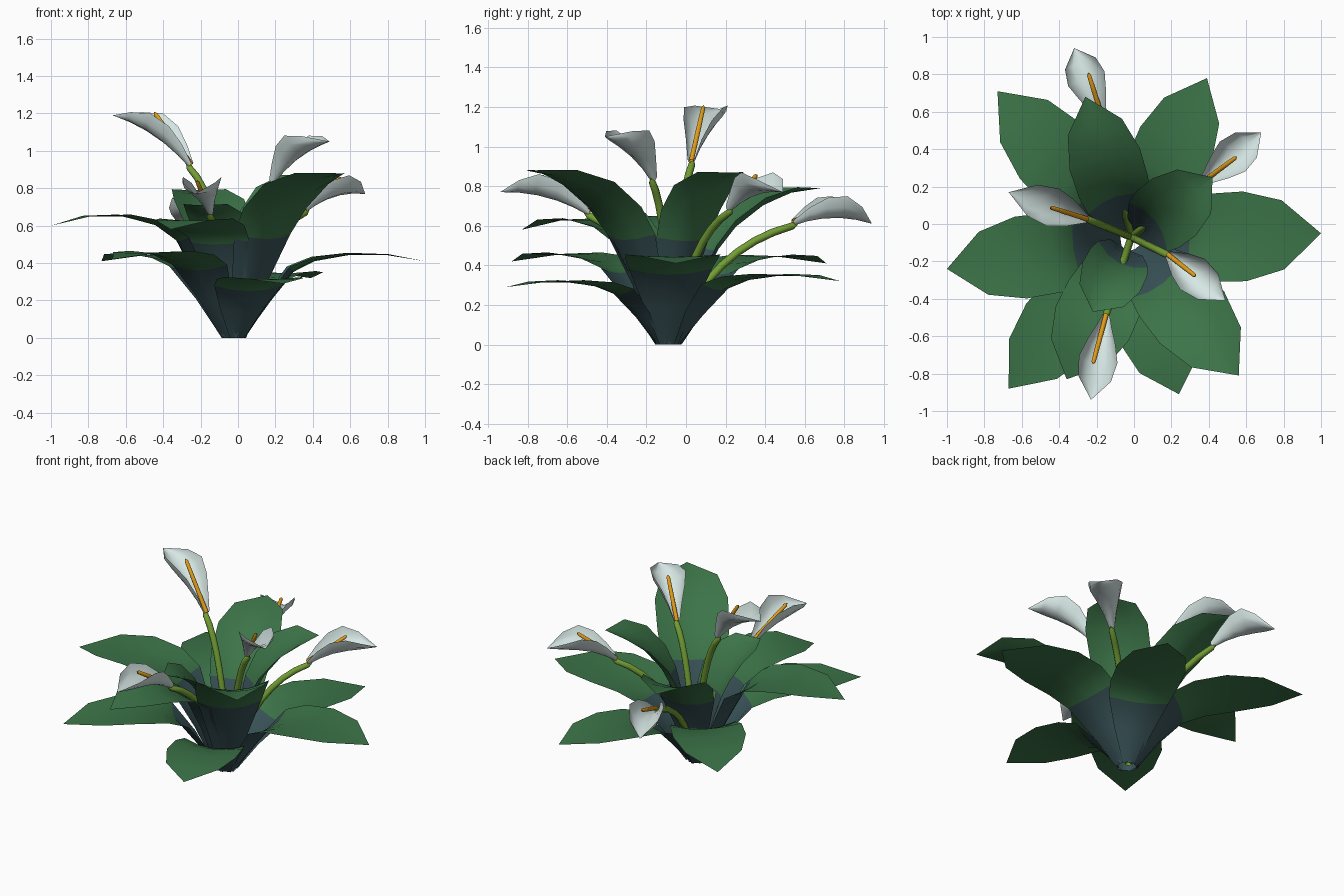
import bpy, math
from mathutils import Vector

if "Cube" in bpy.data.objects:
    bpy.data.objects.remove(bpy.data.objects["Cube"])


def material(name, rgb):
    m = bpy.data.materials.new(name)
    m.diffuse_color = (*rgb, 1)
    m.use_nodes = True
    m.node_tree.nodes["Principled BSDF"].inputs["Base Color"].default_value = m.diffuse_color
    return m


GREEN = material("leaf green", (0.045, 0.175, 0.065))
BLUE = material("leaf base blue green", (0.04, 0.085, 0.095))
STEM = material("stem green", (0.17, 0.34, 0.035))
WHITE = material("petal white", (0.68, 0.81, 0.79))
ORANGE = material("spadix orange", (0.74, 0.33, 0.01))
CENTRE = Vector((-0.02, -0.09, 0))
UP = Vector((0, 0, 1))


def grid_object(name, rows, mats, closed=False, rule=None):
    """Skin a list of equally long point rows into a mesh."""
    n = len(rows[0])
    verts = [p for row in rows for p in row]
    faces = []
    for i in range(len(rows) - 1):
        for j in range(n if closed else n - 1):
            k = (j + 1) % n
            faces.append((i * n + j, i * n + k, (i + 1) * n + k, (i + 1) * n + j))
    me = bpy.data.meshes.new(name)
    me.from_pydata(verts, [], faces)
    for m in mats:
        me.materials.append(m)
    for i, p in enumerate(me.polygons):
        p.use_smooth = True
        if rule:
            p.material_index = rule(i // (n if closed else n - 1))
    ob = bpy.data.objects.new(name, me)
    bpy.context.collection.objects.link(ob)
    return ob


def bezier(a, b, c, t):
    return a * (1 - t) ** 2 + b * 2 * t * (1 - t) + c * t * t


def tube(name, path, radii, mat):
    rows = []
    for i, p in enumerate(path):
        d = (path[min(i + 1, len(path) - 1)] - path[max(i - 1, 0)]).normalized()
        side = d.orthogonal().normalized() if abs(d.z) > 0.999 else d.cross(UP).normalized()
        other = side.cross(d)
        rows.append([p + radii[i] * (side * math.cos(a * math.tau / 8) + other * math.sin(a * math.tau / 8))
                     for a in range(8)])
    return grid_object(name, rows, [mat], closed=True)


# Leaf profile: distance, half width, cupping, and height for flat or tall leaves
REACH = (0.05, 0.185, 0.31, 0.42, 0.60, 0.80, 1.0)
WIDTH = (0.045, 0.135, 0.21, 0.235, 0.24, 0.185, 0.0)
CUP_FLAT = (0.0, 0.035, 0.04, 0.025, 0.012, 0.005, 0.0)
CUP_TALL = (0.0, 0.04, 0.055, 0.06, 0.055, 0.03, 0.0)
FLAT = (0.0, 0.46, 0.86, 1.0, 1.08, 1.08, 1.0)
TALL = (0.0, 0.33, 0.60, 0.74, 0.88, 0.97, 1.0)


def leaf(name, tip, scale, heights, cups):
    tip = Vector(tip)
    out = tip - CENTRE
    out.z = 0
    reach = out.length
    out.normalize()
    side = UP.cross(out)
    spine = []
    for f, h in zip(REACH, heights):
        spine.append(CENTRE + out * max(0.05, f * reach) + UP * h * tip.z)
    rows = []
    for i, p in enumerate(spine):
        d = (spine[min(i + 1, 6)] - spine[max(i - 1, 0)]).normalized()
        normal = d.cross(side)
        rows.append([p + side * u * WIDTH[i] * scale + normal * cups[i] * u * u
                     for u in (-1, -0.5, 0, 0.5, 1)])
    grid_object(name, rows, [GREEN, BLUE], rule=lambda row: 1 if row < 2 else 0)


LOW_LEAVES = [
    ((1.0, -0.05, 0.41), 1.0),
    ((-1.0, -0.24, 0.60), 0.92),
    ((-0.73, 0.71, 0.41), 0.92),
    ((0.39, 0.78, 0.32), 0.88),
    ((0.24, -0.91, 0.29), 0.9),
    ((-0.67, -0.88, 0.42), 0.9),
    ((-0.36, -0.83, 0.58), 0.9),
]
TALL_LEAVES = [
    ((-0.26, 0.68, 0.79), 0.82),
    ((0.42, 0.25, 0.87), 0.8),
    ((0.56, -0.81, 0.88), 0.92),
    ((-0.22, -0.47, 0.71), 0.72),
]
for i, (tip, scale) in enumerate(LOW_LEAVES):
    leaf(f"low_leaf_{i + 1}", tip, scale, FLAT, CUP_FLAT)
for i, (tip, scale) in enumerate(TALL_LEAVES):
    leaf(f"tall_leaf_{i + 1}", tip, scale, TALL, CUP_TALL)

# Spathe sections: position along, half width, curl depth
SPATHE = ((0.0, 0.018, 0.03), (0.18, 0.042, 0.07), (0.38, 0.075, 0.105),
          (0.6, 0.105, 0.11), (0.8, 0.088, 0.065), (1.0, 0.0, 0.0))


def flower(i, base, tip, spadix_end):
    base, tip, end = Vector(base), Vector(tip), Vector(spadix_end)
    # stem arching out of the middle of the plant
    root = Vector((-0.015, -0.07, 0.01))
    bend = root.lerp(base, 0.32)
    bend.z = base.z * 0.82
    path = [bezier(root, bend, base, t / 8) for t in range(9)]
    path.append(base + (path[8] - path[7]).normalized() * 0.03)
    tube(f"stem_{i}", path, [0.02] * 8 + [0.018, 0.0], STEM)
    # curled white spathe, open towards the top
    chord = (tip - base).normalized()
    side = UP.cross(chord).normalized()
    normal = chord.cross(side)
    ctrl = base.lerp(tip, 0.5) + normal * 0.07
    rows = []
    for t, w, d in SPATHE:
        p = bezier(base, ctrl, tip, t)
        rows.append([p + side * w * math.sin(u * math.pi / 6) + normal * d * (1 - math.cos(u * math.pi / 6))
                     for u in range(-3, 4)])
    grid_object(f"spathe_{i}", rows, [WHITE])
    # orange spadix in the throat
    start = base + normal * 0.02
    line = [start.lerp(end, t) for t in (0, 0.3, 0.6, 0.95, 1)]
    tube(f"spadix_{i}", line, [0.013, 0.013, 0.013, 0.011, 0.0], ORANGE)


FLOWERS = [
    ((-0.26, 0.03, 0.91), (-0.67, 0.17, 1.19), (-0.45, 0.09, 1.21)),
    ((0.36, 0.22, 0.67), (0.68, 0.49, 0.77), (0.55, 0.36, 0.86)),
    ((-0.16, 0.54, 0.60), (-0.32, 0.94, 0.61), (-0.245, 0.81, 0.73)),
    ((-0.15, -0.49, 0.65), (-0.23, -0.94, 0.77), (-0.22, -0.75, 0.84)),
    ((0.19, -0.17, 0.82), (0.49, -0.41, 1.05), (0.33, -0.28, 1.06)),
]
for i, f in enumerate(FLOWERS):
    flower(i + 1, *f)
